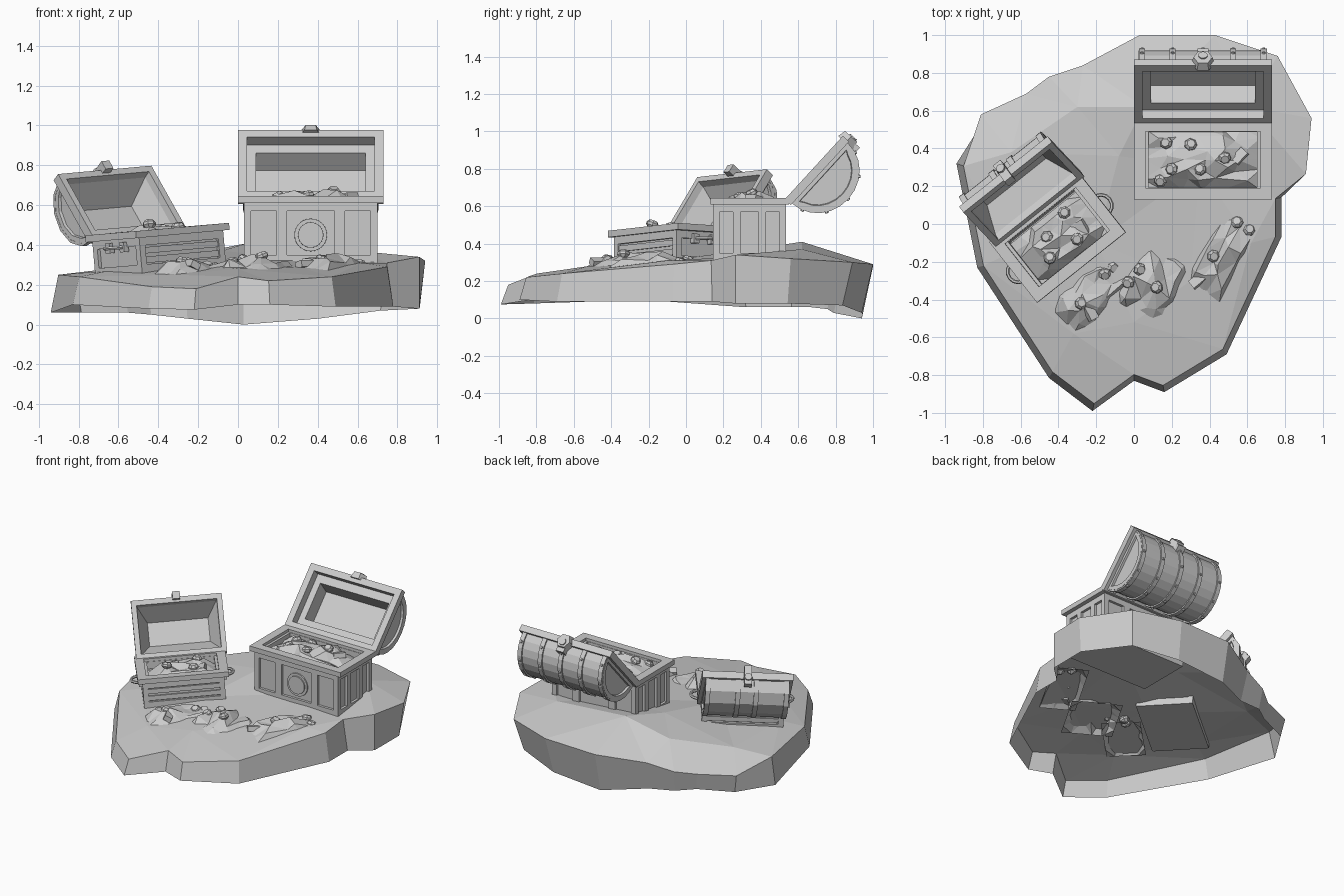
import bpy, bmesh, random
from math import sin, cos, pi, radians
from mathutils import Matrix, Vector
from mathutils.geometry import delaunay_2d_cdt
from mathutils.bvhtree import BVHTree

if "Cube" in bpy.data.objects:
    bpy.data.objects.remove(bpy.data.objects["Cube"])

random.seed(4)
T = Matrix.Translation


def R(deg, axis):
    return Matrix.Rotation(radians(deg), 4, axis)


def finish(bm, name, M=Matrix(), recalc=True):
    if recalc:
        bmesh.ops.recalc_face_normals(bm, faces=bm.faces)
    me = bpy.data.meshes.new(name)
    bm.to_mesh(me)
    bm.free()
    ob = bpy.data.objects.new(name, me)
    ob.matrix_world = M
    bpy.context.collection.objects.link(ob)
    return ob


def box(bm, x0, x1, y0, y1, z0, z1):
    m = T(((x0 + x1) / 2, (y0 + y1) / 2, (z0 + z1) / 2)) @ Matrix.Diagonal((x1 - x0, y1 - y0, z1 - z0, 1))
    bmesh.ops.create_cube(bm, size=1, matrix=m)


def cyl(bm, M, r1, r2, h, n):
    bmesh.ops.create_cone(bm, cap_ends=True, segments=n, radius1=r1, radius2=r2, depth=h, matrix=M)


def ring(bm, w, d, z0, z1, t, cy=0):
    """Rectangular frame made of four bars."""
    for s in (-1, 1):
        a, b = sorted((s * w / 2, s * (w / 2 - t)))
        box(bm, a, b, cy - d / 2, cy + d / 2, z0, z1)
        a, b = sorted((s * d / 2, s * (d / 2 - t)))
        box(bm, -w / 2 + t, w / 2 - t, cy + a, cy + b, z0, z1)


# ---- rocky island: open shell with a faceted top and a skirt ----
RIM = [(.03, 1, .28, 0), (.43, 1, .29, .03), (.76, .89, .3, .07), (.94, .56, .32, .08), (.91, .265, .34, .08),
       (.78, .14, .31, .09), (.78, -.07, .29, .09), (.49, -.69, .24, .09), (.16, -.89, .22, .1),
       (0, -.83, .24, .1), (-.22, -.99, .18, .075), (-.45, -.815, .19, .08), (-.83, -.23, .24, .1),
       (-.94, .32, .25, .06), (-.81, .58, .19, .06), (-.57, .69, .18, .06), (-.45, .78, .2, .05), (-.27, .84, .24, .03)]
INNER = [(.05, .62, .41), (-.3, .62, .34), (-.65, .38, .28), (.6, .62, .37), (-.08, .36, .37), (.35, .3, .33),
         (-.2, -.1, .31), (-.65, -.15, .27), (.3, -.3, .29), (0, -.52, .28), (-.32, -.58, .25), (.62, -.1, .31)]


def build_island():
    bm = bmesh.new()
    n = len(RIM)
    kt = [1 if y > .5 or (x > .8) else .96 for x, y, _, _ in RIM]
    kb = [.94 if y > .8 else .97 if y > .5 else 1 for _, y, _, _ in RIM]
    top = [Vector((p[0] * k, p[1] * k, p[2])) for p, k in zip(RIM, kt)] + [Vector(p) for p in INNER]
    vt = [bm.verts.new(p) for p in top]
    vb = [bm.verts.new((p[0] * k, p[1] * k, p[3])) for p, k in zip(RIM, kb)]
    edges = [(i, (i + 1) % n) for i in range(n)]
    res = delaunay_2d_cdt([p.xy for p in top], edges, [], 1, 1e-5)
    for f in res[2]:
        face = bm.faces.new([vt[res[3][i][0]] for i in f])
        face.normal_update()
        if face.normal.z < 0:
            face.normal_flip()
    for i, j in edges:
        bm.faces.new((vt[i], vb[i], vb[j], vt[j]))
    finish(bm, "island")


build_island()


# ---- chest bodies ----
def chest_body(name, M, w, d, h, posts_front, posts_side, slats):
    bm = bmesh.new()
    bw, bd = w - .06, d - .03
    ring(bm, bw - .036, bd - .036, 0, h - .02, .03)               # recessed walls
    box(bm, -bw / 2 + .02, bw / 2 - .02, -bd / 2 + .02, bd / 2 - .02, 0, .02)
    ring(bm, bw, bd, 0, .05, .03)                                 # bottom rail
    ring(bm, bw, bd, h - .075, h - .03, .03)                      # top rail
    ring(bm, w, d, h - .035, h, .06)                              # rim
    p = .035
    for s in (-1, 1):
        for q in (-1, 1):                                         # corner posts
            x, y = s * (bw / 2 - p / 2), q * (bd / 2 - p / 2)
            box(bm, x - p / 2, x + p / 2, y - p / 2, y + p / 2, 0, h - .03)
        y = s * (bd / 2 - .01)
        for x in posts_front:
            box(bm, x - .026, x + .026, y - .01, y + .01, .04, h - .05)
        y = s * (bd / 2 - .016)
        for z in slats:                                           # horizontal planks
            box(bm, -bw / 2 + .03, bw / 2 - .03, y - .008, y + .008, z - .016, z + .016)
        x = s * (bw / 2 - .01)
        for y in posts_side:
            box(bm, x - .01, x + .01, y - .02, y + .02, .04, h - .05)
    return finish(bm, name, M)


# ---- barrel lids, local hinge on the x axis, lid closed toward -y ----
def chest_lid(name, M, w, d, c, b, segs, pocket, bands, rivets):
    cy, a, hw = -d / 2, d / 2 - .02, w / 2 - .025

    def arc(k, t):
        return cy + (a + k) * cos(t), c + (b + k) * sin(t)

    bm = bmesh.new()
    ang = [pi * i / segs for i in range(segs + 1)]
    rows = [[bm.verts.new((x, *arc(0, t))) for t in ang] for x in (-hw, hw)]
    for i in range(segs):
        bm.faces.new((rows[0][i], rows[0][i + 1], rows[1][i + 1], rows[1][i]))
    caps = [bm.faces.new(r) for r in rows]
    # hollow inside
    prev = [rows[0][0], rows[1][0], rows[1][-1], rows[0][-1]]
    for ix, iy, z in pocket:
        px, py = w / 2 - ix, d / 2 - iy
        cur = [bm.verts.new((sx * px, cy + sy * py, z)) for sx, sy in ((-1, 1), (1, 1), (1, -1), (-1, -1))]
        for i in range(4):
            j = (i + 1) % 4
            bm.faces.new((prev[i], prev[j], cur[j], cur[i]))
        prev = cur
    bm.faces.new(prev)
    bmesh.ops.recalc_face_normals(bm, faces=bm.faces)
    bmesh.ops.inset_region(bm, faces=caps, thickness=.03, depth=0)
    bmesh.ops.inset_region(bm, faces=caps, thickness=.004, depth=-.015)
    finish(bm, name + "_lid_barrel", M)

    bm = bmesh.new()
    ring(bm, w, d, 0, c, pocket[0][0], cy)
    finish(bm, name + "_lid_frame", M)

    bm = bmesh.new()
    for x in bands:
        grid = [[bm.verts.new((x + dx, *arc(k, t))) for dx, k in
                 ((-.016, -.005), (-.016, .01), (.016, .01), (.016, -.005))] for t in ang]
        for p, q in zip(grid, grid[1:]):
            for i in range(4):
                j = (i + 1) % 4
                bm.faces.new((p[i], p[j], q[j], q[i]))
        for i in range(rivets):
            t = pi * (i + .5) / rivets
            y, z = arc(.011, t)
            cyl(bm, T((x, y, z)) @ Matrix.Rotation(t - pi / 2, 4, 'X'), .011, .008, .012, 6)
    finish(bm, name + "_lid_bands", M)


def pile(name, M, sx, sy, h, n=6):
    """Jagged faceted heap; returns a lookup tree for placing gems."""
    bm = bmesh.new()
    g = []
    for i in range(n + 1):
        for j in range(n + 1):
            u, v = 2 * i / n - 1, 2 * j / n - 1
            edge = max(abs(u), abs(v)) > .99
            k = 0 if edge else .7 / n
            z = 0 if edge else h * (1 - .75 * max(u * u, v * v)) * random.uniform(.5, 1.05)
            g.append(bm.verts.new(((u + random.uniform(-k, k)) * sx / 2, (v + random.uniform(-k, k)) * sy / 2, z)))
    for i in range(n):
        for j in range(n):
            q = i * (n + 1) + j
            bm.faces.new((g[q], g[q + n + 1], g[q + n + 2], g[q + 1]))
    bmesh.ops.triangulate(bm, faces=bm.faces)
    bm.transform(M)
    bm.normal_update()
    tree = BVHTree.FromBMesh(bm)
    finish(bm, name, recalc=False)
    return tree


def gems(name, tree, spots, floor):
    bm = bmesh.new()
    for i, (x, y) in enumerate(spots):
        hit = tree.ray_cast(Vector((x, y, 2)), Vector((0, 0, -1)))[0]
        z = max(hit.z if hit else floor, floor)
        m = T((x, y, z)) @ R(random.uniform(0, 180), 'Z') @ R(random.uniform(-30, 30), 'X')
        if i % 4 == 3:                                            # square-cut stone
            bmesh.ops.create_cube(bm, size=1, matrix=m @ Matrix.Diagonal((.08, .05, .035, 1)))
        else:                                                     # round-cut stone
            cyl(bm, m, .034, .034, .014, 7)
            cyl(bm, m @ T((0, 0, .014)), .034, .022, .014, 7)
            cyl(bm, m @ T((0, 0, -.017)), .012, .034, .02, 7)
    finish(bm, name)


# ---- right chest ----
W, D, H = .73, .42, .345
M1 = T((.365, .34, .3))
chest_body("right_chest_body", M1, W, D, H, (-.145, .145), (-.068, .068), ())
L1 = M1 @ T((0, D / 2 - .022, H - .008)) @ R(-132.5, 'X')
chest_lid("right_chest", L1, W, .46, .045, .195, 12,
          [(.045, .045, 0), (.045, .045, .06), (.09, .1, .06), (.09, .12, .17)],
          (-.322, -.16, 0, .16, .322), 5)
bm = bmesh.new()
for r, k in ((.085, .185), (.066, .193), (.055, .189)):           # round plate on the front
    cyl(bm, T((0, -k + .02, .15)) @ R(90, 'X'), r, r * .96, .04, 24)
finish(bm, "front_medallion", M1)
bm = bmesh.new()
cyl(bm, T((0, -.465, .035)) @ R(90, 'X') @ R(30, 'Z'), .062, .05, .045, 6)
cyl(bm, T((0, -.48, .045)) @ R(90, 'X'), .028, .024, .03, 10)
box(bm, -.03, .03, -.475, -.42, .03, .11)
finish(bm, "right_chest_latch", L1)
t = pile("right_chest_gold", T((.36, .345, .575)), .62, .33, .11)
gems("right_chest_gems", t, [(.17, .43), (.3, .42), (.2, .29), (.56, .36), (.35, .29), (.14, .23), (.48, .35)], .59)

# ---- left chest, turned and slightly tilted ----
W, D, H = .6, .41, .22
M2 = T((-.387, -.069, .26)) @ R(38.5, 'Z') @ R(-4, 'Y') @ R(-3, 'X')
chest_body("left_chest_body", M2, W, D, H, (), (), (.072, .12))
L2 = M2 @ T((.012, D / 2 - .045, H - .005)) @ R(-126, 'X')
chest_lid("left_chest", L2, W, .4, .05, .15, 6,
          [(.035, .035, 0), (.04, .04, .04), (.1, .12, .165)], (-.26, -.06, .06, .26), 0)
bm = bmesh.new()
box(bm, -.025, .025, -.43, -.38, -.035, .1)
cyl(bm, T((0, -.425, .05)) @ R(90, 'X'), .03, .025, .03, 8)
finish(bm, "left_chest_latch", L2)
for s, side in ((-1, "left"), (1, "right")):
    bpy.ops.mesh.primitive_torus_add(major_radius=.058, minor_radius=.01, major_segments=14, minor_segments=6)
    ob = bpy.context.object
    ob.name = side + "_handle"
    ob.matrix_world = M2 @ T((s * .28, -.01, .145))
    bm = bmesh.new()
    for y in (-.068, .048):
        box(bm, s * .275 - .015, s * .275 + .015, y - .018, y + .018, .12, .17)
    finish(bm, side + "_handle_mounts", M2)
t = pile("left_chest_gold", M2 @ T((0, -.01, .155)), .48, .28, .1)
gems("left_chest_gems", t, [(-.37, .06), (-.46, -.07), (-.3, -.08), (-.275, -.02), (-.445, -.18)], .44)

# ---- spilled treasure on the ground ----
SPILLS = [((-.22, -.37), .44, .26, 45, [(-.155, -.265), (-.11, -.23), (-.28, -.42), (-.23, -.47)]),
          ((.1, -.31), .42, .34, 60, [(-.03, -.31), (.12, -.335), (.03, -.24)]),
          ((.48, -.14), .54, .24, 60, [(.42, -.17), (.61, -.03), (.545, .01), (.335, -.3)])]
for i, ((x, y), sx, sy, rot, spots) in enumerate(SPILLS):
    t = pile(f"gold_spill_{i + 1}", T((x, y, .24 + .01 * i)) @ R(rot, 'Z'), sx, sy, .105, 5)
    gems(f"spill_gems_{i + 1}", t, spots, .285)
